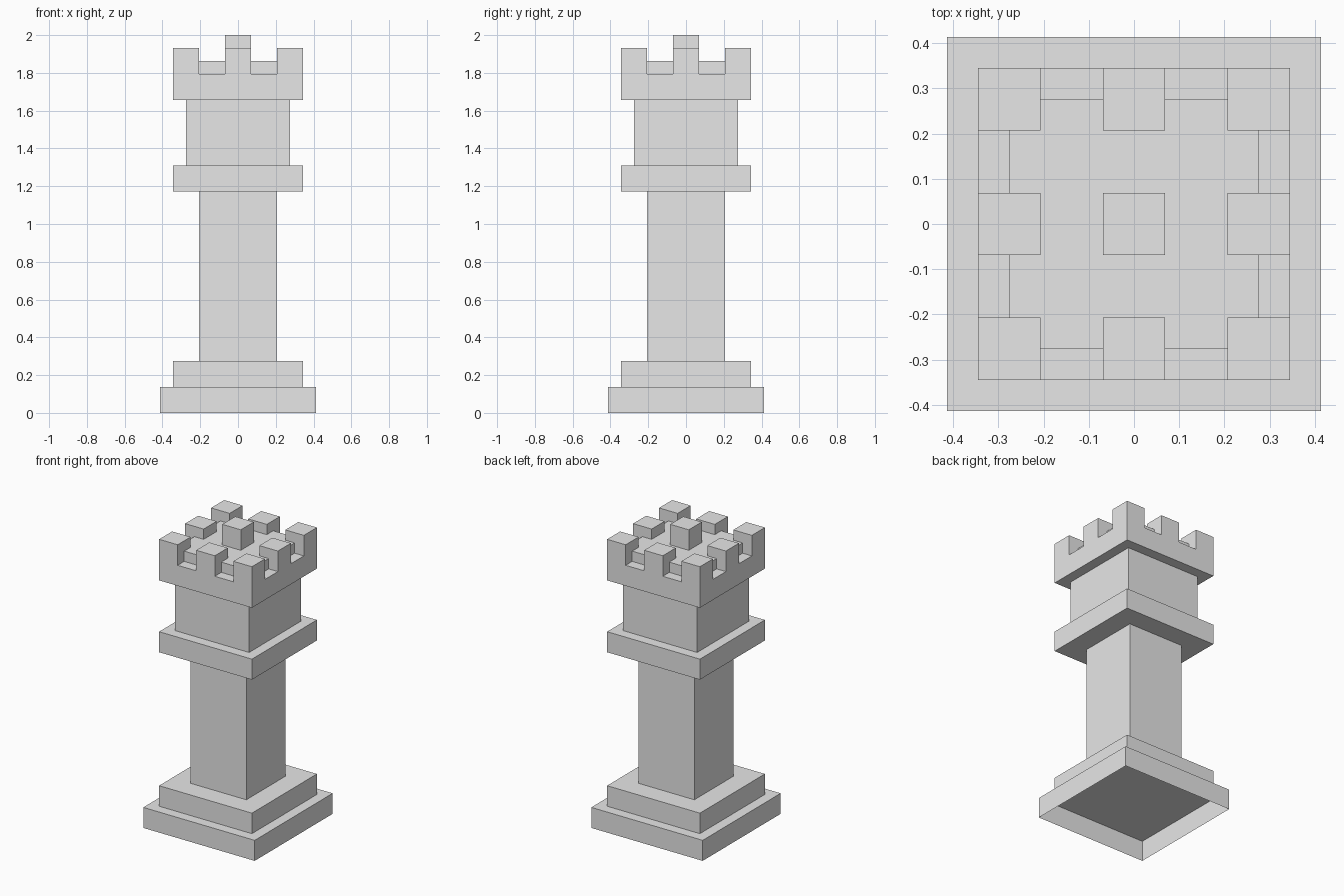
import bpy, bmesh

if "Cube" in bpy.data.objects:
    bpy.data.objects.remove(bpy.data.objects["Cube"], do_unlink=True)

U = 2.0 / 29  # module: the tower is 29 units tall

stone = bpy.data.materials.new("light_grey_stone")
stone.use_nodes = True
grey = (0.8, 0.8, 0.8, 1.0)
stone.diffuse_color = grey
stone.node_tree.nodes["Principled BSDF"].inputs["Base Color"].default_value = grey


def add_object(name, bm):
    """Scale from modules to scene units and link as a flat-shaded object."""
    bmesh.ops.recalc_face_normals(bm, faces=bm.faces)
    bmesh.ops.scale(bm, vec=(U, U, U), verts=bm.verts)
    mesh = bpy.data.meshes.new(name)
    bm.to_mesh(mesh)
    bm.free()
    mesh.materials.append(stone)
    obj = bpy.data.objects.new(name, mesh)
    bpy.context.collection.objects.link(obj)
    return obj


def tier(name, half, z0, z1, closed=False):
    """Square block; the underside is left open unless closed."""
    bm = bmesh.new()
    bmesh.ops.create_cube(bm, size=1)
    bmesh.ops.scale(bm, vec=(2 * half, 2 * half, z1 - z0), verts=bm.verts)
    bmesh.ops.translate(bm, vec=(0, 0, (z0 + z1) / 2), verts=bm.verts)
    if not closed:
        under = [f for f in bm.faces if f.calc_center_median().z < z0 + 0.01]
        bmesh.ops.delete(bm, geom=under, context='FACES_ONLY')
    return add_object(name, bm)


# Stacked square tiers: half width, bottom and top in modules
tier("base", 6, 0, 2)
tier("base_step", 5, 2, 4)
tier("shaft", 3, 4, 17)
tier("collar", 5, 17, 19, closed=True)
tier("neck", 4, 19, 24)


# Crown: a gridded plate raised level by level
def raise_faces(bm, z0, z1, rule):
    """Extrude the level faces at z0 whose centre passes the rule up to z1."""
    picked = []
    for f in bm.faces:
        c = f.calc_center_median()
        if abs(c.z - z0) < 0.01 and rule(abs(c.x), abs(c.y)):
            picked.append(f)
    new = bmesh.ops.extrude_face_region(bm, geom=picked)["geom"]
    verts = [v for v in new if isinstance(v, bmesh.types.BMVert)]
    bmesh.ops.translate(bm, vec=(0, 0, z1 - z0), verts=verts)


def in_floor(x, y):
    return max(x, y) < 4


def in_merlon(x, y):
    # three per side: two corners and one in the middle
    return max(x, y) > 3 and (min(x, y) > 3 or min(x, y) < 1)


def in_centre(x, y):
    return max(x, y) < 1


cuts = [-5, -4, -3, -1, 1, 3, 4, 5]
bm = bmesh.new()
grid = [[bm.verts.new((x, y, 24)) for x in cuts] for y in cuts]
for j in range(7):
    for i in range(7):
        bm.faces.new((grid[j][i], grid[j][i + 1], grid[j + 1][i + 1], grid[j + 1][i]))
raise_faces(bm, 24, 26, lambda x, y: True)                                   # body
raise_faces(bm, 26, 27, lambda x, y: in_floor(x, y) or in_merlon(x, y))      # floor
raise_faces(bm, 27, 28, lambda x, y: in_merlon(x, y) or in_centre(x, y))     # merlons
raise_faces(bm, 28, 29, in_centre)                                           # centre post
add_object("crown", bm)
